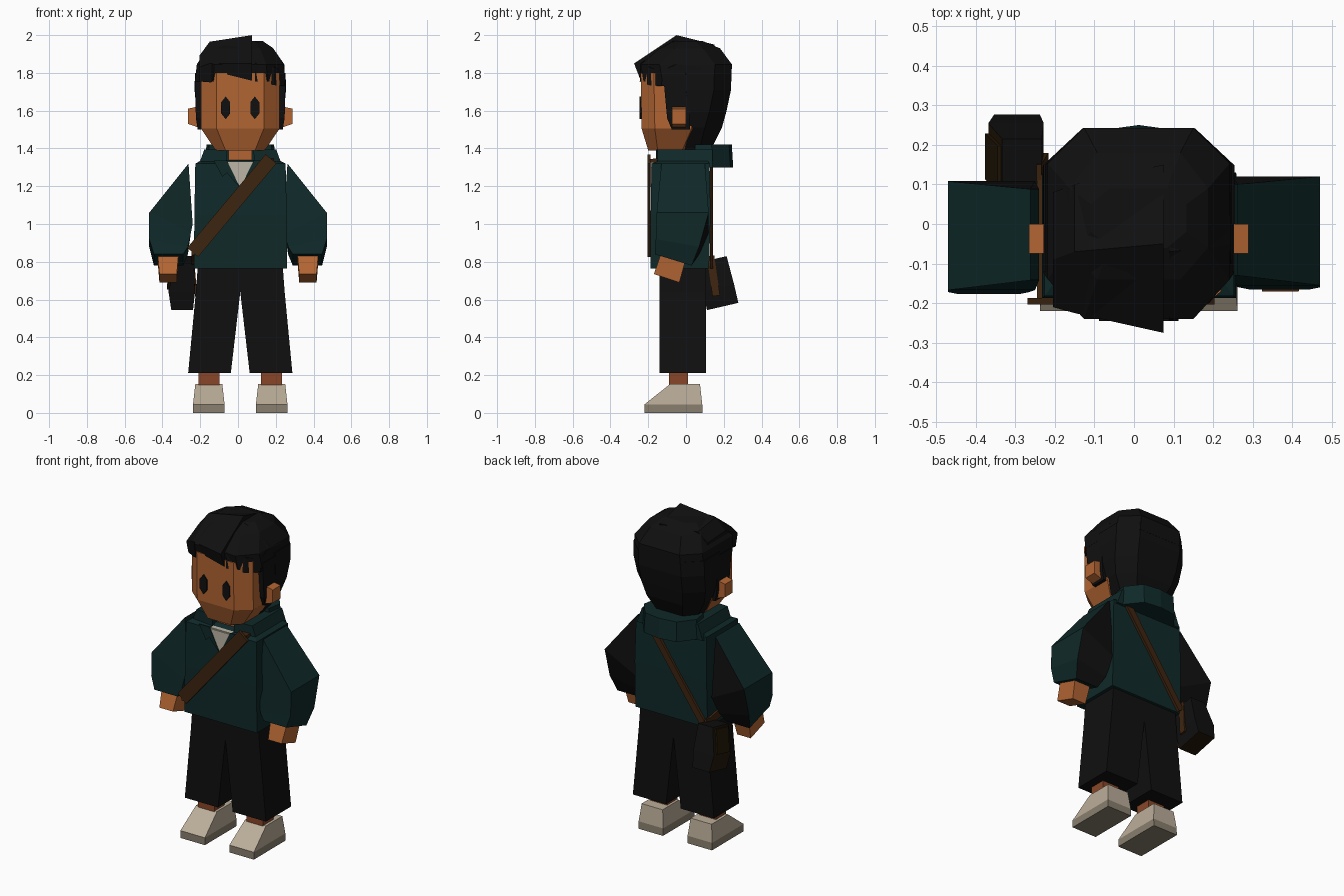
import bpy, bmesh, math
from mathutils import Vector, Matrix

cube = bpy.data.objects.get("Cube")
if cube:
    bpy.data.objects.remove(cube, do_unlink=True)


def material(name, r, g, b):
    m = bpy.data.materials.new(name)
    m.use_nodes = True
    m.diffuse_color = (r, g, b, 1)
    m.node_tree.nodes["Principled BSDF"].inputs["Base Color"].default_value = (r, g, b, 1)
    return m


SKIN = material("skin", 0.45, 0.13, 0.033)
SKIN_DARK = material("ankle skin", 0.25, 0.062, 0.022)
TEAL = material("teal cloth", 0.005, 0.022, 0.022)
BLACK = material("black", 0.005, 0.005, 0.005)
STRAP = material("brown strap", 0.048, 0.018, 0.005)
LEATHER = material("dark leather", 0.016, 0.008, 0.002)
SHIRT = material("shirt", 0.51, 0.47, 0.39)
SHOE = material("shoe", 0.5, 0.42, 0.32)
SOLE = material("sole", 0.25, 0.21, 0.155)
MID = 0.012  # body centre line
SIDES = ((1, "left"), (-1, "right"))


def loft(name, rings, mats, rule=None, matrix=None):
    """Join equal rings of points into a closed solid; rule picks a material per face."""
    bm = bmesh.new()
    vs = [[bm.verts.new(p) for p in ring] for ring in rings]
    n = len(vs[0])
    for a, b in zip(vs, vs[1:]):
        for i in range(n):
            j = (i + 1) % n
            bm.faces.new((a[i], a[j], b[j], b[i]))
    bm.faces.new(vs[0])
    bm.faces.new(vs[-1])
    bmesh.ops.recalc_face_normals(bm, faces=bm.faces)
    bm.normal_update()
    for f in bm.faces:
        f.material_index = rule(f.normal) if rule else 0
    me = bpy.data.meshes.new(name)
    bm.to_mesh(me)
    bm.free()
    for m in mats:
        me.materials.append(m)
    ob = bpy.data.objects.new(name, me)
    if matrix:
        ob.matrix_world = matrix
    bpy.context.collection.objects.link(ob)
    return ob


def rect(z, x0, x1, y0, y1):
    return [(x0, y0, z), (x1, y0, z), (x1, y1, z), (x0, y1, z)]


def octagon(z, hw, yf, yb, cf=0.07, cb=0.09):
    half = [(0.6 * hw, yf), (hw, yf + cf), (hw, yb - cb), (0.6 * hw, yb)]
    pts = half + [(-x, y) for x, y in reversed(half)]
    return [(MID + x, y, z) for x, y in pts]


def box(name, x, y, z, mat):
    x, y = sorted(x), sorted(y)
    return loft(name, [rect(h, *x, *y) for h in z], [mat])


def plate(name, outline, y0, y1, mat):
    return loft(name, [[(x, y, z) for x, z in outline] for y in (y0, y1)], [mat])


def bar(name, a, b, width, thick, normal, mat=STRAP):
    """Flat strap from a to b, facing the given normal."""
    a, b, n = Vector(a), Vector(b), Vector(normal)
    w = (b - a).cross(n).normalized() * width / 2
    n = n * thick / 2
    return loft(name, [[p + w + n, p - w + n, p - w - n, p + w - n] for p in (a, b)], [mat])


# Head, neck and eyes
loft("head", [octagon(1.39, 0.13, -0.2, 0.03, 0.05, 0.05), octagon(1.505, 0.208, -0.235, 0.12),
              octagon(1.8, 0.208, -0.24, 0.12)], [SKIN])
box("neck", (MID - 0.062, MID + 0.062), (-0.12, 0.05), (1.28, 1.42), SKIN)
for s, side in SIDES:
    ex, ez = MID + s * 0.077, 1.615
    plate(side + "_eye", [(ex + 0.025 * math.sin(k * math.pi / 3) * 1.1,
                           ez + 0.06 * math.cos(k * math.pi / 3)) for k in range(6)],
          -0.245, -0.236, BLACK)
    loft(side + "_ear", [[(MID + s * x, y, z) for y, z in ((-0.075, b), (0, b), (0, t), (-0.075, t))]
                         for x, b, t in ((0.19, 1.5, 1.63), (0.277, 1.53, 1.61))], [SKIN])
    # Sideburn beside the ear
    loft(side + "_sideburn", [rect(z, *sorted((MID + s * 0.19, MID + s * x)), yf, 0.02)
                              for z, x, yf in ((1.5, 0.225, -0.075), (1.56, 0.235, -0.1),
                                               (1.78, 0.24, -0.12))], [BLACK])

# Hair: back of the head, crown and two swept locks
loft("back_hair", [octagon(1.39, 0.13, -0.03, 0.13, 0.03, 0.06),
                   octagon(1.51, 0.205, -0.02, 0.19, 0.03),
                   octagon(1.6, 0.232, -0.015, 0.215, 0.03),
                   octagon(1.71, 0.242, -0.03, 0.238, 0.03),
                   octagon(1.8, 0.24, -0.03, 0.24, 0.03)], [BLACK])
loft("crown_hair", [octagon(1.755, 0.24, -0.225, 0.24, 0.1),
                    octagon(1.845, 0.23, -0.24, 0.243, 0.1),
                    octagon(1.93, 0.175, -0.14, 0.18, 0.08),
                    octagon(1.968, 0.12, -0.06, 0.09, 0.04, 0.04)], [BLACK])


def lock(name, sections):
    loft(name, [[(x, y, z) for y, z in prof] for x, prof in sections], [BLACK])


lock("large_fringe_lock", [
    (-0.205, ((-0.19, 1.755), (-0.21, 1.83), (-0.09, 1.89), (0.08, 1.88), (0.08, 1.78))),
    (-0.15, ((-0.215, 1.75), (-0.225, 1.85), (-0.07, 1.965), (0.1, 1.94), (0.1, 1.78))),
    (0.075, ((-0.24, 1.76), (-0.275, 1.85), (-0.05, 2.0), (0.15, 1.95), (0.15, 1.78)))])
lock("small_fringe_lock", [
    (0.09, ((-0.245, 1.755), (-0.24, 1.85), (-0.07, 1.968), (0.12, 1.95), (0.12, 1.78))),
    (0.19, ((-0.2, 1.735), (-0.2, 1.83), (-0.06, 1.925), (0.1, 1.91), (0.1, 1.78))),
    (0.245, ((-0.13, 1.73), (-0.13, 1.81), (-0.05, 1.845), (0.08, 1.83), (0.08, 1.74)))])

# Jacket body, shirt opening and collar
loft("jacket", [rect(0.765, MID - 0.245, MID + 0.247, -0.187, 0.122),
                rect(1.05, MID - 0.243, MID + 0.246, -0.187, 0.13),
                rect(1.32, MID - 0.238, MID + 0.24, -0.182, 0.125),
                rect(1.34, MID - 0.2, MID + 0.2, -0.13, 0.11)], [TEAL])
plate("shirt", [(MID - 0.075, 1.325), (MID + 0.075, 1.325), (MID, 1.195)], -0.191, -0.182, SHIRT)
box("shirt_neck", (MID - 0.07, MID + 0.07), (-0.185, 0), (1.3, 1.33), SHIRT)
for s, side in SIDES:
    loft(side + "_collar", [[(MID + s * x, y, z) for x, y in
                             ((i, -0.16), (o, -0.15), (o, 0.14), (i, 0.14))]
                            for z, i, o in ((1.3, 0.075, 0.225), (1.395, 0.07, 0.19))], [TEAL])
    plate(side + "_lapel", [(MID + s * x, z) for x, z in
                            ((0.07, 1.335), (0.14, 1.335), (0.095, 1.25), (0.07, 1.27), (0, 1.19))],
          -0.195, -0.187, TEAL)
plan = [(-0.17, 0.05), (-0.185, 0.14), (-0.11, 0.235), (0, 0.25),
        (0.11, 0.235), (0.185, 0.14), (0.17, 0.05)]
loft("back_collar", [[(MID + x * k, y * k, z) for x, y in plan]
                     for z, k in ((1.3, 1.0), (1.42, 0.97))], [TEAL])

# Sleeves and hands
arm = ((0.24, 1.0, 0.262, 1.32, -0.13, 0.1, 0), (0.25, 0.95, 0.47, 1.06, -0.155, 0.12, 0),
       (0.265, 0.86, 0.47, 0.9, -0.16, 0.07, 0.02), (0.29, 0.81, 0.445, 0.81, -0.165, 0.03, 0.03))
for s, side in SIDES:
    dy = 0 if s > 0 else -0.012
    loft(side + "_sleeve", [[(s * xi, yf + dy, zi + t), (s * xo, yf + dy, zo + t),
                             (s * xo, yb + dy, zo - t), (s * xi, yb + dy, zi - t)]
                            for xi, zi, xo, zo, yf, yb, t in arm],
         [TEAL, BLACK], lambda n: int(n.y > 0.5))
    loft(side + "_hand", [[(s * (0.37 - w), yf, zf), (s * (0.37 + w), yf, zf),
                           (s * (0.37 + w), yb, zb), (s * (0.37 - w), yb, zb)]
                          for w, yf, zf, yb, zb in ((0.056, -0.13, 0.85, -0.002, 0.81),
                                                    (0.046, -0.17, 0.735, -0.035, 0.69))], [SKIN])

# Trousers, ankles and shoes
for s, side in SIDES:
    def leg(z, a, b, y0, y1):
        return rect(z, MID + s * a, MID + s * b, y0, y1)
    loft(side + "_trouser_leg", [leg(0.775, 0, 0.225, -0.14, 0.105), leg(0.64, 0, 0.235, -0.14, 0.105),
                                 leg(0.21, 0.05, 0.276, -0.14, 0.105)], [BLACK])
    loft(side + "_ankle", [leg(0.13, 0.11, 0.222, -0.09, 0.01),
                           leg(0.24, 0.11, 0.222, -0.09, 0.01)], [SKIN_DARK])
    loft(side + "_sole", [leg(0, 0.083, 0.25, -0.22, 0.088), leg(0.045, 0.083, 0.25, -0.22, 0.086)], [SOLE])
    loft(side + "_shoe", [leg(0.045, 0.083, 0.25, -0.22, 0.086),
                          leg(0.152, 0.095, 0.238, -0.085, 0.074)], [SHOE])

# Shoulder strap running round the body to the bag
bar("front_strap", (0.175, -0.195, 1.345), (-0.24, -0.195, 0.85), 0.075, 0.016, (0, 1, 0))
bar("shoulder_strap", (0.165, -0.19, 1.335), (0.165, 0.13, 1.345), 0.05, 0.02, (0, 0, 1))
bar("back_strap", (0.175, 0.135, 1.34), (-0.225, 0.135, 0.775), 0.04, 0.016, (0, 1, 0))
bar("side_strap", (-0.238, -0.195, 0.86), (-0.238, 0.12, 0.8), 0.05, 0.014, (1, 0, 0))
bar("bag_strap", (-0.24, 0.13, 0.83), (-0.222, 0.16, 0.62), 0.04, 0.012, (1, 0, 0))

# Tilted bag with brown outer face and base, and a flap
tilt = Matrix.Translation((-0.288, 0.165, 0.69)) @ Matrix.Rotation(math.radians(13), 4, "X")
loft("bag", [rect(-0.13, -0.065, 0.05, -0.085, 0.085), rect(-0.03, -0.08, 0.06, -0.085, 0.085),
             rect(0.125, -0.045, 0.055, -0.08, 0.08)],
     [BLACK, LEATHER], lambda n: int(n.x < -0.5 or n.z < -0.5), tilt)
loft("bag_flap", [[(x + d, y, z) for y in (-0.06, 0.06) for d in ((0, -0.009) if y < 0 else (-0.009, 0))]
                  for x, z in ((-0.079, -0.025), (-0.048, 0.115))], [LEATHER], None, tilt)
